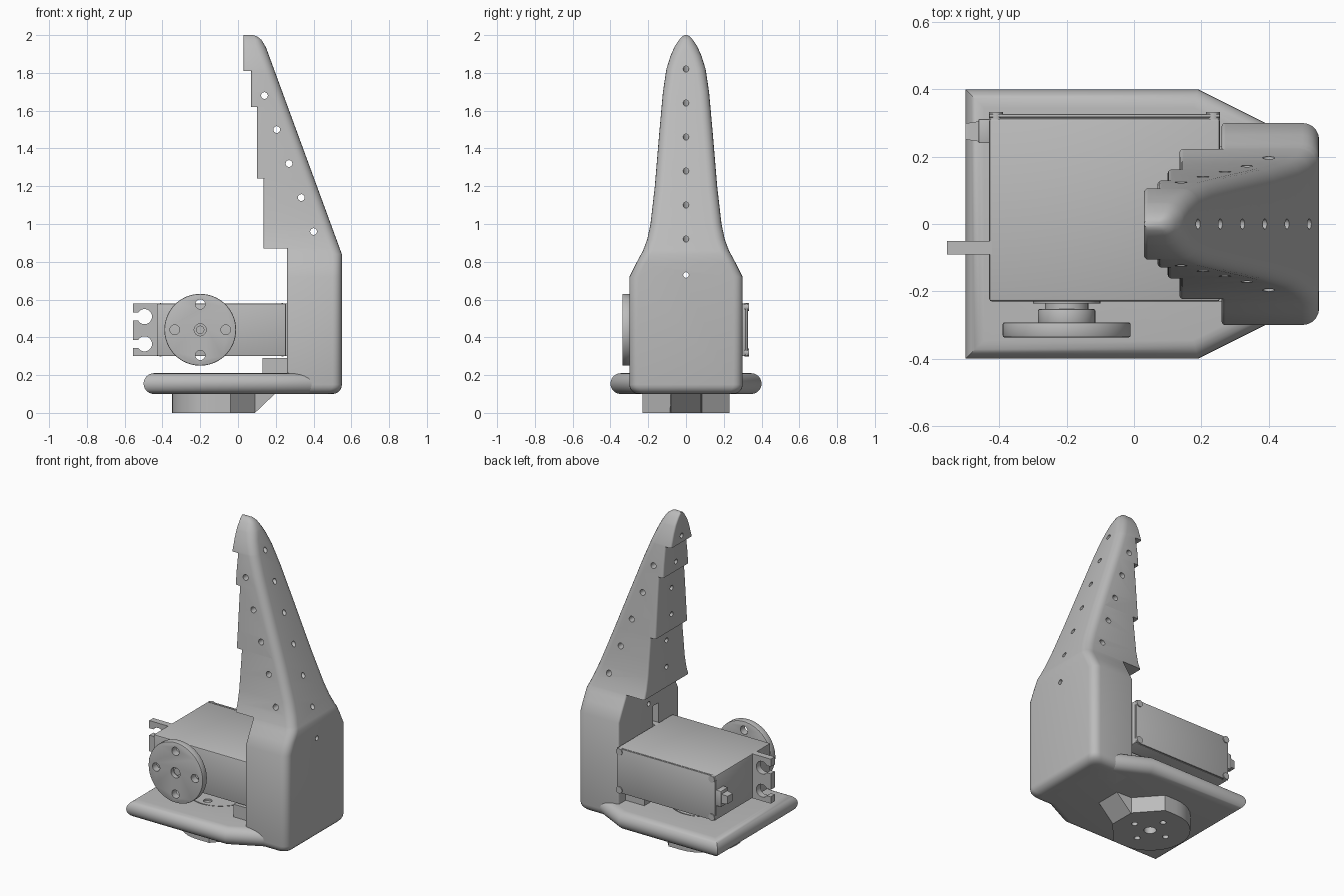
import bpy, bmesh
from math import sin, cos, pi, radians
from mathutils import Vector, Matrix

old = bpy.data.objects.get("Cube")
if old:
    bpy.data.objects.remove(old)

grey = bpy.data.materials.new("plain grey")
grey.use_nodes = True
GREY = (0.5, 0.5, 0.5, 1)
grey.diffuse_color = GREY
grey.node_tree.nodes["Principled BSDF"].inputs["Base Color"].default_value = GREY


def activate(ob):
    bpy.ops.object.select_all(action="DESELECT")
    ob.select_set(True)
    bpy.context.view_layer.objects.active = ob


def finish(name, bm):
    bmesh.ops.remove_doubles(bm, verts=bm.verts, dist=1e-5)
    bmesh.ops.recalc_face_normals(bm, faces=bm.faces)
    me = bpy.data.meshes.new(name)
    bm.to_mesh(me)
    bm.free()
    me.materials.append(grey)
    ob = bpy.data.objects.new(name, me)
    bpy.context.collection.objects.link(ob)
    smooth(ob)
    return ob


def smooth(ob):
    activate(ob)
    bpy.ops.object.shade_smooth_by_angle(angle=radians(32))


def loft(name, rings):
    """Skin a stack of closed rings and cap both ends."""
    bm = bmesh.new()
    rows = [[bm.verts.new(p) for p in ring] for ring in rings]
    n = len(rows[0])
    for a, b in zip(rows, rows[1:]):
        for i in range(n):
            j = (i + 1) % n
            bm.faces.new((a[i], a[j], b[j], b[i]))
    bm.faces.new(rows[0])
    bm.faces.new(rows[-1])
    return finish(name, bm)


def box(name, x, y, z, bevel=0):
    bm = bmesh.new()
    bmesh.ops.create_cube(bm, size=1)
    for v in bm.verts:
        v.co = [(r[0] + r[1]) / 2 + c * (r[1] - r[0]) for c, r in zip(v.co, (x, y, z))]
    if bevel:
        bmesh.ops.bevel(bm, geom=bm.edges[:], offset=bevel, segments=2,
                        profile=0.5, affect="EDGES")
    return finish(name, bm)


def rods(name, spans, r, sides=20, bevel=0):
    """Cylinders, one for each pair of end points, in a single mesh."""
    bm = bmesh.new()
    for a, b in spans:
        a, b = Vector(a), Vector(b)
        turn = (b - a).to_track_quat("Z", "Y").to_matrix().to_4x4()
        bmesh.ops.create_cone(bm, cap_ends=True, segments=sides, radius1=r, radius2=r,
                              depth=(b - a).length,
                              matrix=Matrix.Translation((a + b) / 2) @ turn)
    if bevel:
        rims = [e for e in bm.edges if any(len(f.verts) > 4 for f in e.link_faces)]
        bmesh.ops.bevel(bm, geom=rims, offset=bevel, segments=2, profile=0.5, affect="EDGES")
    return finish(name, bm)


def cut(ob, *cutters):
    for c in cutters:
        c.hide_render = True
        mod = ob.modifiers.new("cut", "BOOLEAN")
        mod.operation, mod.solver, mod.object = "DIFFERENCE", "EXACT", c
        activate(ob)
        bpy.ops.object.modifier_apply(modifier=mod.name)
        bpy.data.objects.remove(c)
    smooth(ob)


def bolt_circle(cx, cy, d):
    return [(cx + d, cy), (cx - d, cy), (cx, cy + d), (cx, cy - d)]


# Finger tower: half width by height, stepped inner side, sloping outer side
WIDTH = [(.15, .3), (.72, .3), (.79, .265), (.86, .227), (.92, .205), (1, .188), (1.2, .165),
         (1.5, .14), (1.7, .122), (1.82, .104), (1.89, .082), (1.94, .06), (1.975, .036),
         (1.993, .02), (2, .008)]
STEPS = [(.87, .26), (1.24, .135), (1.62, .10), (1.81, .07), (2.1, .03)]


def lerp(table, z):
    for (z0, v0), (z1, v1) in zip(table, table[1:]):
        if z <= z1:
            return v0 + (v1 - v0) * (z - z0) / (z1 - z0)


def outer(z):
    tip = [(1.93, .15), (1.965, .133), (1.985, .115), (1.995, .098), (2, .08)]
    return lerp(tip, z) if z > 1.93 else min(.55, .55 - .367 * (z - .84))


def section(x0, x1, w, z):
    pts = []
    for sx, sy, start, rad in ((1, 1, 0, .05), (0, 1, 90, .012), (0, -1, 180, .012), (1, -1, 270, .05)):
        r = min(rad, w * .9, (x1 - x0) * .45)
        cx = x1 - r if sx else x0 + r
        for k in range(6):
            t = radians(start + 18 * k)
            pts.append((cx + r * cos(t), sy * (w - r) + r * sin(t), z))
    return pts


rings = []
for k in range(6):
    t = radians(18 * k)
    d = .05 * (1 - sin(t))
    rings.append(section(.26, .55 - d, .3 - d, .15 - .05 * cos(t)))
heights = sorted({z for z, w in WIDTH[1:]} | {.84, 1.93, 1.1, 1.35} | {z for z, x in STEPS[:-1]})
for z in heights:
    inner = next(x for top, x in STEPS if z <= top)
    rings.append(section(inner, outer(z), lerp(WIDTH, z), z))
    for i, (top, x) in enumerate(STEPS):
        if z == top:
            rings.append(section(STEPS[i + 1][1], outer(z), lerp(WIDTH, z), z))
tower = loft("finger_tower", rings)

side_holes = [((.40 - .065 * i, -.5, .96 + .18 * i), (.40 - .065 * i, .5, .96 + .18 * i))
              for i in range(5)]
back_holes = [((.1, 0, .73), (.7, 0, .73))]
for i in range(6):
    z = .92 + .18 * i
    x = outer(z)
    back_holes.append(((x + .1, 0, z - .02), (x - .5, 0, z + .1)))
cut(tower, rods("side_holes", side_holes, .018, 16), rods("back_holes", back_holes, .015, 16),
    box("tab_slot", (.2, .4), (-.095, -.045), (.28, .7)))

# Base plate with fully rounded rim and mitred corners
OUTLINE = [Vector(p) for p in ((-.5, -.4), (.19, -.4), (.5, -.245), (.5, .245), (.19, .4), (-.5, .4))]


def inset(points, d):
    out = []
    for i, p in enumerate(points):
        a = (p - points[i - 1]).normalized()
        b = (points[(i + 1) % len(points)] - p).normalized()
        na, nb = Vector((-a.y, a.x)), Vector((-b.y, b.x))
        out.append(p + d * (na + nb) / (1 + na.dot(nb)))
    return out


rings = []
for k in range(13):
    t = radians(-90 + 15 * k)
    rings.append([(p.x, p.y, .155 + .055 * sin(t)) for p in inset(OUTLINE, .055 * (1 - cos(t)))])
plate = loft("base_plate", rings)
cut(plate, rods("plate_recess", [((-.12, 0, .195), (-.12, 0, .3))], .19, 48))

# Foot: half round on one side, chamfered and undercut on the other
rings = []
for z, reach in ((0, .09), (.11, .205)):
    ring = [(-.12 + .23 * cos(radians(a)), .23 * sin(radians(a)), z) for a in range(90, 271, 10)]
    rings.append(ring + [(-.04, -.23, z), (.09, -.085, z), (reach, -.08, z),
                         (reach, .08, z), (.09, .085, z), (-.04, .23, z)])
foot = loft("foot", rings)
cut(foot, rods("foot_centre_hole", [((-.12, 0, -.1), (-.12, 0, .08))], .036),
    rods("foot_holes", [((x, y, -.1), (x, y, .08)) for x, y in bolt_circle(-.12, 0, .115)], .018))
lower_horn = rods("lower_horn", [((-.12, 0, .19), (-.12, 0, .207))], .18, 48)
cut(lower_horn, rods("lower_horn_holes", [((x, y, .18), (x, y, .3))
                                          for x, y in bolt_circle(-.12, 0, .13)], .025))

# Servo body, lid, corner screws and support block
box("servo_body", (-.43, .255), (-.23, .314), (.30, .58), .008)
box("servo_lid", (-.43, .255), (.316, .327), (.30, .58), .004)
box("servo_seam", (-.425, .25), (.31, .32), (.305, .575))
rods("lid_screws", [((x, .31, z), (x, .333, z)) for x in (-.41, .235) for z in (.32, .56)], .021)
box("servo_support", (.13, .27), (-.23, .23), (.2, .29))

# Mounting tabs with open screw slots
for name, s in (("outer_tab", -1), ("inner_tab", 1)):
    xs = sorted((-.088 + s * .33, -.088 + s * .468))
    tab = box(name, xs, (-.09, -.05), (.30, .58))
    mid = -.088 + s * .407
    edge = sorted((mid, mid + s * .1))
    for z in (.365, .51):
        cut(tab, rods("slot_hole", [((mid, -.2, z), (mid, .1, z))], .04),
            box("slot_mouth", edge, (-.2, .1), (z - .022, z + .022)))

# Cable plug
box("cable_plug", (-.462, -.42), (.24, .312), (.39, .49), .004)
loft("cable_boot", [[(x, .275 + a * h, .44 + b * h) for a, b in ((-1, -1), (1, -1), (1, 1), (-1, 1))]
                    for x, h in ((-.46, .03), (-.5, .024))])

# Output shaft and round horn
AX, AZ = -.2, .44


def shaft(name, y0, y1, r, sides=40, bevel=0):
    return rods(name, [((AX, y0, AZ), (AX, y1, AZ))], r, sides, bevel)


shaft("shaft_boss", -.236, -.22, .1)
shaft("shaft_spline", -.26, -.23, .065, 24)
hub = shaft("horn_hub", -.3, -.253, .085, 40, .004)
horn = shaft("horn_disc", -.337, -.292, .19, 64, .006)
cut(horn, rods("horn_holes", [((x, -.5, z), (x, -.2, z)) for x, z in bolt_circle(AX, AZ, .135)], .026),
    shaft("horn_centre", -.5, -.31, .032, 24))
shaft("horn_screw", -.32, -.3, .022, 20)
